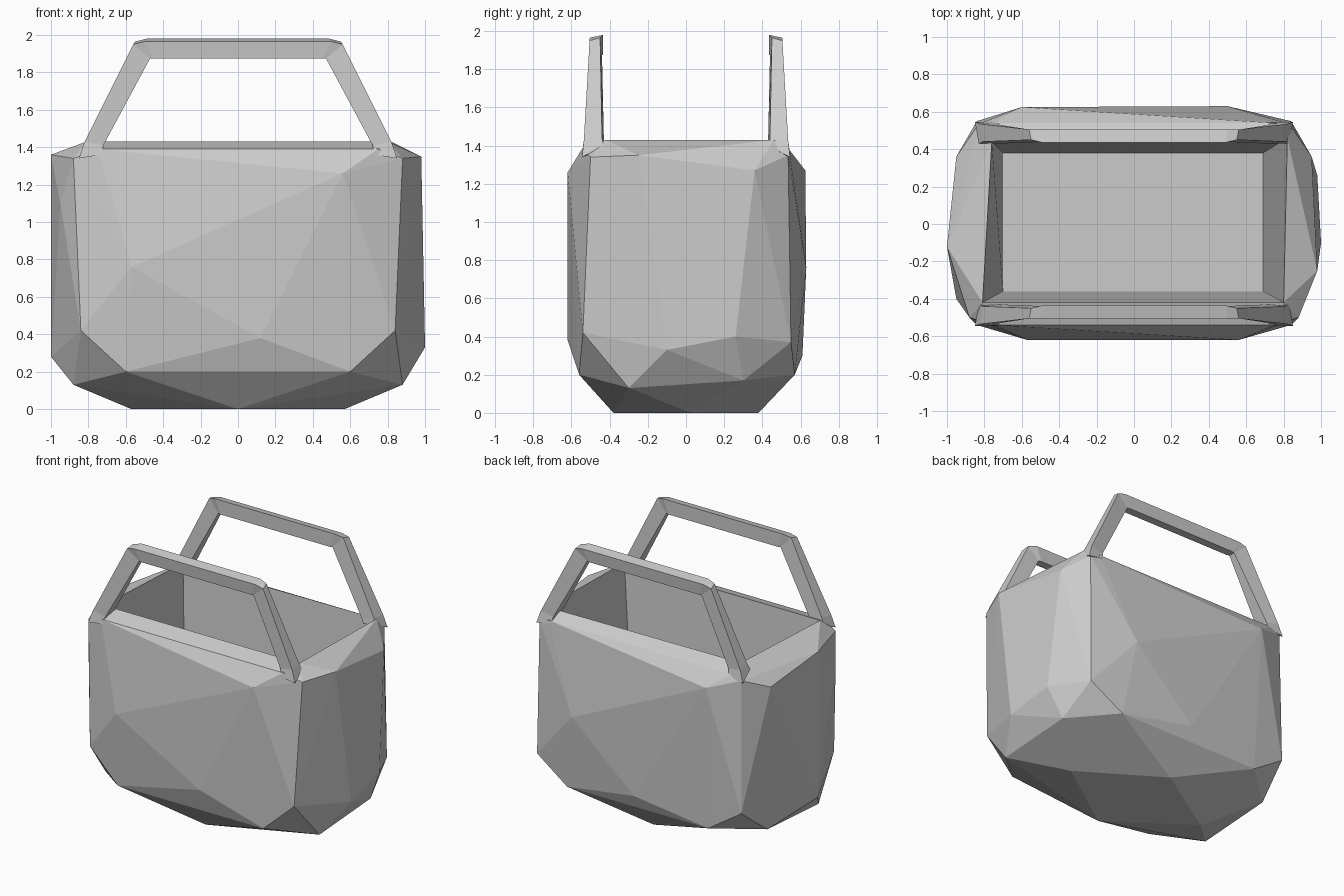
import bpy, bmesh

if "Cube" in bpy.data.objects:
    bpy.data.objects.remove(bpy.data.objects["Cube"])


def make_object(name, bm):
    bmesh.ops.recalc_face_normals(bm, faces=bm.faces)
    mesh = bpy.data.meshes.new(name)
    bm.to_mesh(mesh)
    bm.free()
    obj = bpy.data.objects.new(name, mesh)
    bpy.context.collection.objects.link(obj)
    return obj


# Bag body: faceted shell spanned over key corner points
mirrored = [  # repeated on both sides of x = 0
    (0.57, 0.02, 0.0),                              # base tips
    (0.60, -0.56, 0.20), (0.58, 0.57, 0.20),        # lower front and back
    (0.88, -0.30, 0.13), (0.88, 0.30, 0.17),        # lower sides
    (0.84, -0.54, 0.42), (0.84, 0.55, 0.37),        # lower corners
    (0.95, 0.36, 1.27),                             # upper rear sides
    (0.88, -0.50, 1.34), (0.83, 0.535, 1.35),       # upper corners
    (0.75, -0.54, 1.39), (0.75, 0.54, 1.38),        # shoulders
]
single = [
    (0, -0.38, 0), (0, 0.38, 0),
    (1.0, -0.10, 0.33), (-1.0, -0.12, 0.28), (0.98, 0.26, 0.40),
    (0.12, -0.62, 0.38), (-0.57, -0.62, 0.76), (0.56, -0.62, 1.26),
    (0, 0.61, 0.30), (0.50, 0.63, 0.76), (-0.60, 0.625, 1.27),
    (0.98, -0.25, 1.35), (-1.0, -0.12, 1.36), (-0.95, -0.40, 1.10),
]
rim = [(-0.81, -0.42, 1.43), (0.80, -0.42, 1.43), (0.82, 0.46, 1.43), (-0.76, 0.44, 1.43)]
floor = [(-0.70, -0.36, 0.18), (0.69, -0.36, 0.18), (0.69, 0.38, 0.18), (-0.70, 0.38, 0.18)]

bm = bmesh.new()
for x, y, z in mirrored:
    bm.verts.new((x, y, z))
    bm.verts.new((-x, y, z))
for p in single:
    bm.verts.new(p)
rim_verts = [bm.verts.new(p) for p in rim]
hull = bmesh.ops.convex_hull(bm, input=bm.verts[:])
unused = set(hull["geom_interior"]) | set(hull["geom_unused"])
bmesh.ops.delete(bm, geom=[v for v in unused if isinstance(v, bmesh.types.BMVert)
                           and v.is_valid and v not in rim_verts], context='VERTS')

# Open the mouth and line the inside
mouth = [f for f in bm.faces if all(v in rim_verts for v in f.verts)]
bmesh.ops.delete(bm, geom=mouth, context='FACES_ONLY')
for e in [e for e in bm.edges if not e.link_faces]:
    bm.edges.remove(e)
floor_verts = [bm.verts.new(p) for p in floor]
for i in range(4):
    j = (i + 1) % 4
    bm.faces.new((rim_verts[i], rim_verts[j], floor_verts[j], floor_verts[i]))
bm.faces.new(floor_verts)
make_object("bag_body", bm)


# Handles: angular strap swept through foot, knee and top stations
def handle(name, side):
    # each station: outer-far, outer-near, inner-near, inner-far as (x, depth, z)
    half = [
        [(0.85, 0.545, 1.34), (0.83, 0.43, 1.40), (0.73, 0.43, 1.38), (0.73, 0.545, 1.36)],
        [(0.82, 0.535, 1.43), (0.81, 0.44, 1.44), (0.715, 0.43, 1.42), (0.72, 0.53, 1.41)],
        [(0.56, 0.505, 1.95), (0.55, 0.45, 1.965), (0.47, 0.44, 1.875), (0.47, 0.49, 1.875)],
        [(0.50, 0.505, 1.965), (0.49, 0.435, 1.98), (0.45, 0.435, 1.875), (0.45, 0.495, 1.875)],
    ]
    stations = [[(-x, d, z) for x, d, z in s] for s in half] + half[::-1]
    bm = bmesh.new()
    loops = [[bm.verts.new((x, side * d, z)) for x, d, z in s] for s in stations]
    for a, b in zip(loops, loops[1:]):
        for i in range(4):
            j = (i + 1) % 4
            bm.faces.new((a[i], a[j], b[j], b[i]))
    bm.faces.new(loops[0])
    bm.faces.new(loops[-1])
    make_object(name, bm)


handle("front_handle", -1)
handle("back_handle", 1)
